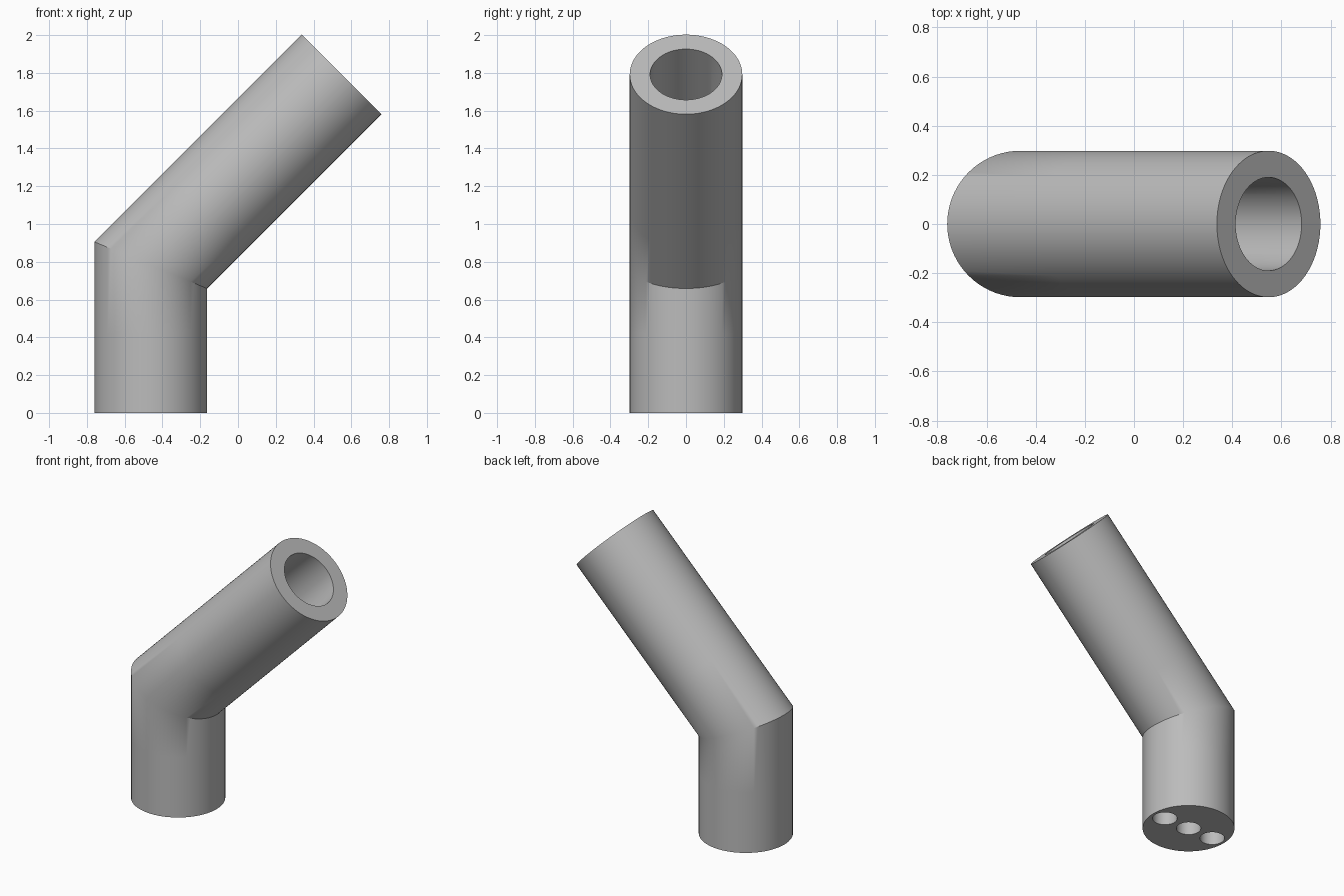
import bpy, bmesh, math
from mathutils import Vector

cube = bpy.data.objects.get("Cube")
if cube:
    bpy.data.objects.remove(cube, do_unlink=True)

SEGMENTS = 72
BEND = math.radians(45)
ELBOW = Vector((-0.462, 0, 0.782))
OUTER, BORE = 0.298, 0.19
ARM = 1.428

grey = bpy.data.materials.new("mid grey")
grey.use_nodes = True
grey.diffuse_color = (0.5, 0.5, 0.5, 1)
grey.node_tree.nodes["Principled BSDF"].inputs["Base Color"].default_value = (0.5, 0.5, 0.5, 1)


def bent_tube(name, radius, lower_heights, arm_lengths):
    """Solid mitred cylinder: upright rings, mitre ring, then tilted rings."""
    along = Vector((math.sin(BEND), 0, math.cos(BEND)))
    across = Vector((math.cos(BEND), 0, -math.sin(BEND)))
    angles = [2 * math.pi * i / SEGMENTS for i in range(SEGMENTS)]
    rim = [(radius * math.cos(a), radius * math.sin(a)) for a in angles]
    rings = [[Vector((ELBOW.x + c, s, z)) for c, s in rim] for z in lower_heights]
    rings.append([ELBOW + Vector((c, s, -c * math.tan(BEND / 2))) for c, s in rim])
    for length in arm_lengths:
        rings.append([ELBOW + along * length + across * c + Vector((0, s, 0)) for c, s in rim])

    bm = bmesh.new()
    loops = [[bm.verts.new(p) for p in ring] for ring in rings]
    for low, high in zip(loops, loops[1:]):
        for i in range(SEGMENTS):
            j = (i + 1) % SEGMENTS
            bm.faces.new((low[i], low[j], high[j], high[i]))
    bm.faces.new(loops[0][::-1])
    bm.faces.new(loops[-1])
    bmesh.ops.recalc_face_normals(bm, faces=bm.faces)
    mesh = bpy.data.meshes.new(name)
    bm.to_mesh(mesh)
    bm.free()
    mesh.materials.append(grey)
    obj = bpy.data.objects.new(name, mesh)
    bpy.context.collection.objects.link(obj)
    return obj


# Outer body, and the bent bore that hollows it
pipe = bent_tube("bent_pipe", OUTER, [0, 0.42], [0.42, ARM])
cutters = [bent_tube("bore_cutter", BORE, [0.3], [ARM + 0.1])]

# Three round holes in a row through the base
for offset in (-0.2, 0, 0.2):
    bpy.ops.mesh.primitive_cylinder_add(vertices=40, radius=0.08, depth=0.5,
                                        location=(ELBOW.x + offset, 0, 0.15))
    hole = bpy.context.object
    hole.name = "base_hole_cutter"
    hole.data.materials.append(grey)
    cutters.append(hole)

bpy.ops.object.select_all(action="DESELECT")
bpy.context.view_layer.objects.active = pipe
pipe.select_set(True)
for cutter in cutters:
    cutter.hide_render = True
    cut = pipe.modifiers.new("cut", "BOOLEAN")
    cut.operation = "DIFFERENCE"
    cut.solver = "EXACT"
    cut.object = cutter
    bpy.ops.object.modifier_apply(modifier=cut.name)
for cutter in cutters:
    bpy.data.objects.remove(cutter, do_unlink=True)

# Smooth walls, with crisp rims and outer mitre
bpy.ops.object.shade_smooth_by_angle(angle=math.radians(30))
